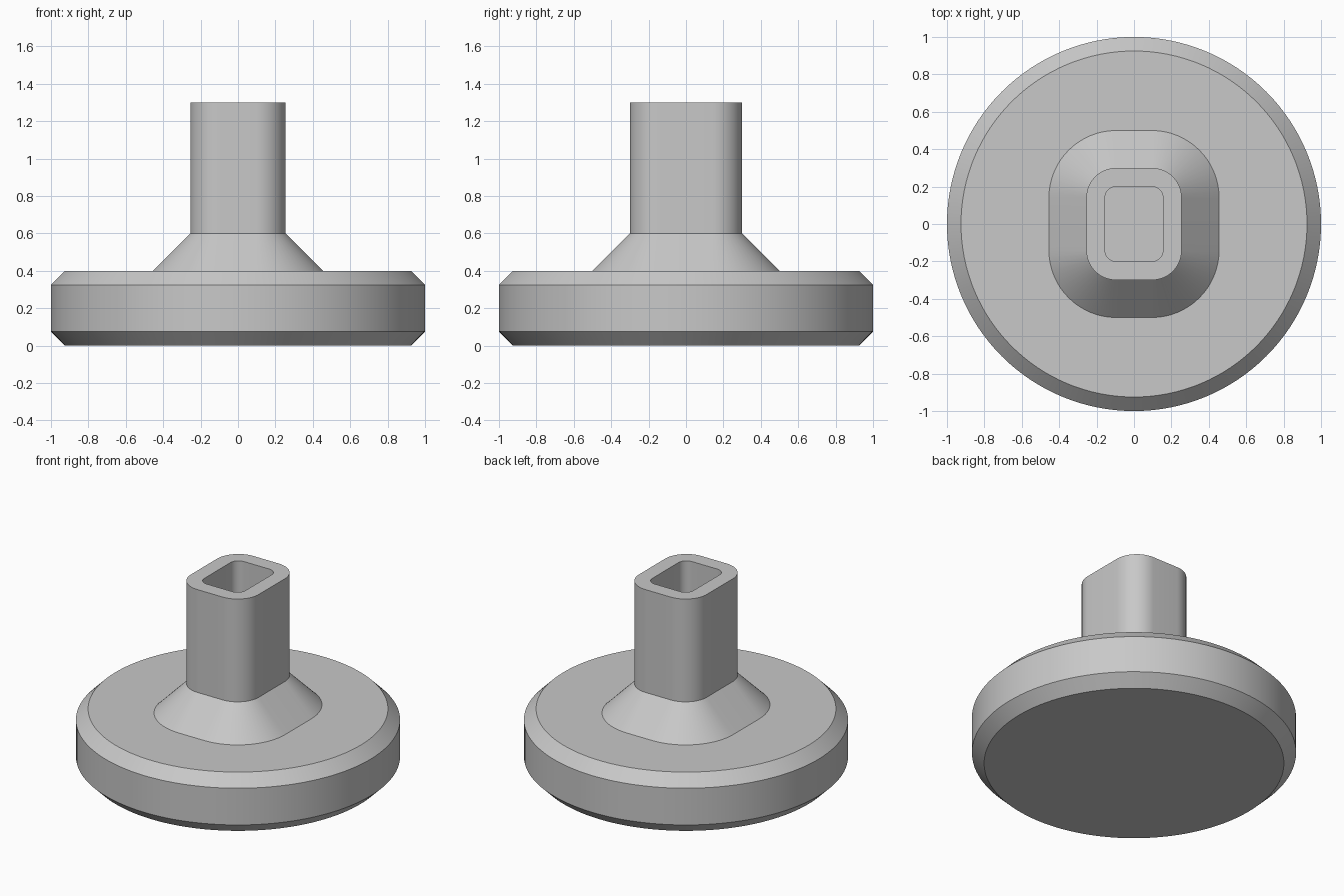
import bpy
import bmesh
import math

if "Cube" in bpy.data.objects:
    bpy.data.objects.remove(bpy.data.objects["Cube"], do_unlink=True)

grey = bpy.data.materials.new("plain grey")
grey.use_nodes = True
grey.diffuse_color = (0.58, 0.58, 0.58, 1)
grey.node_tree.nodes["Principled BSDF"].inputs["Base Color"].default_value = grey.diffuse_color


def rounded_outline(core_x, core_y, radius, steps):
    """Outline of a core rectangle grown outwards by radius."""
    points = []
    for corner, (sx, sy) in enumerate([(1, 1), (-1, 1), (-1, -1), (1, -1)]):
        for i in range(steps + 1):
            a = (corner + i / steps) * math.pi / 2
            points.append((sx * core_x + radius * math.cos(a),
                           sy * core_y + radius * math.sin(a)))
    return points


def circle_outline(radius, count=128):
    return [(radius * math.cos(i * math.tau / count),
             radius * math.sin(i * math.tau / count)) for i in range(count)]


def loft(name, sections, capped):
    """Skin a list of (outline, height) sections, ordered from bottom outwards."""
    bm = bmesh.new()
    rings = [[bm.verts.new((x, y, z)) for x, y in outline] for outline, z in sections]
    for low, high in zip(rings, rings[1:]):
        n = len(low)
        for i in range(n):
            j = (i + 1) % n
            bm.faces.new((low[i], low[j], high[j], high[i]))
    if capped:
        bm.faces.new(rings[0][::-1])
        bm.faces.new(rings[-1])
    mesh = bpy.data.meshes.new(name)
    bm.to_mesh(mesh)
    bm.free()
    mesh.materials.append(grey)
    obj = bpy.data.objects.new(name, mesh)
    bpy.context.collection.objects.link(obj)
    bpy.ops.object.select_all(action="DESELECT")
    obj.select_set(True)
    bpy.context.view_layer.objects.active = obj
    bpy.ops.object.shade_smooth_by_angle(angle=math.radians(30))
    return obj


# Round base plate with chamfered rims
plate_profile = [(0.925, 0), (1, 0.075), (1, 0.325), (0.925, 0.4)]
loft("base_plate", [(circle_outline(r), z) for r, z in plate_profile], True)

# Hollow stem: flared foot, outer wall, top rim, then socket wall down to the plate
stem_profile = [(0.36, 0.4), (0.16, 0.6), (0.16, 1.3), (0.06, 1.3), (0.06, 0.4)]
loft("hollow_stem",
     [(rounded_outline(0.095, 0.14, r, 16), z) for r, z in stem_profile], False)
